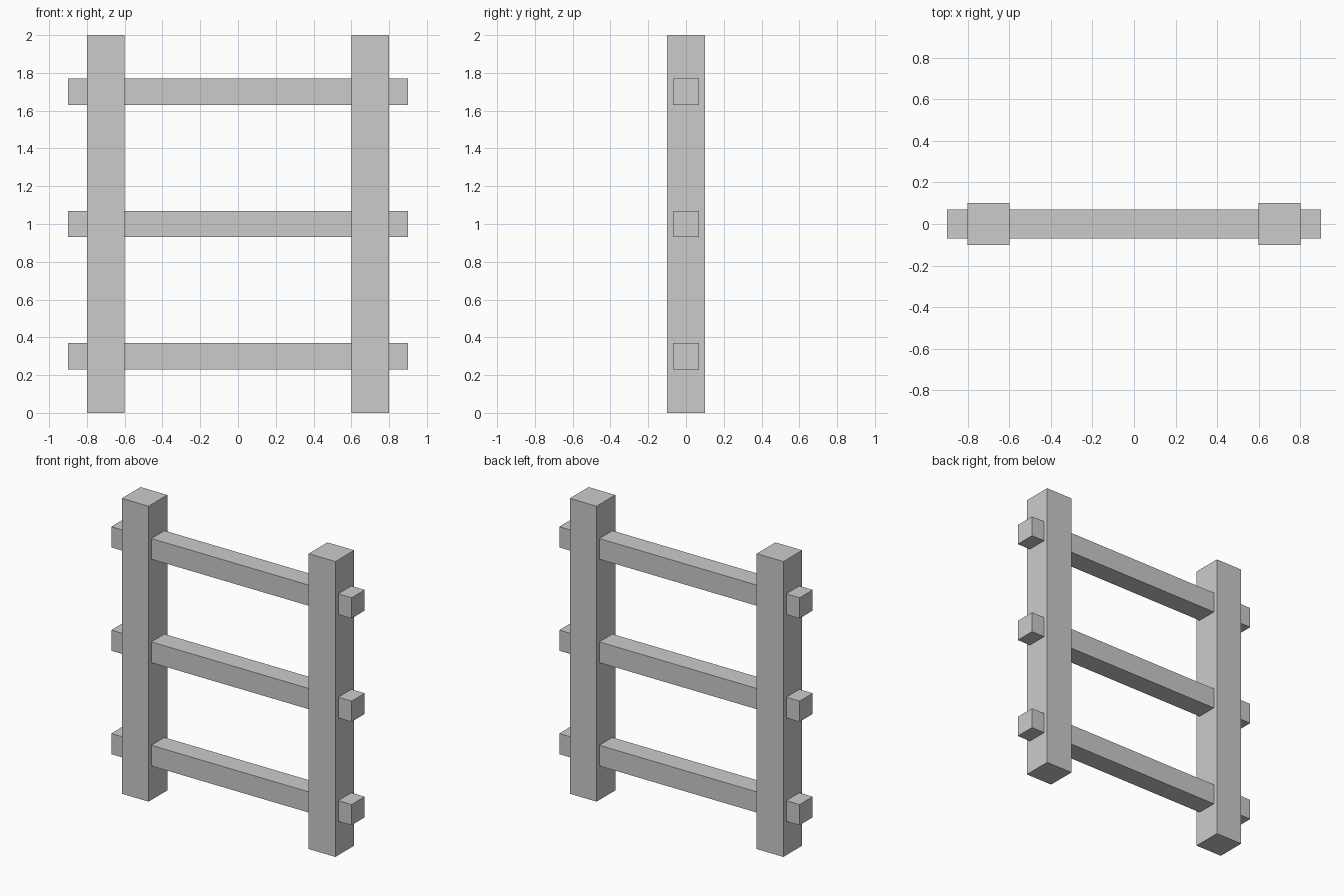
import bpy

if "Cube" in bpy.data.objects:
    bpy.data.objects.remove(bpy.data.objects["Cube"])

def box(name, center, size):
    bpy.ops.mesh.primitive_cube_add(size=1, location=center)
    ob = bpy.context.object
    ob.name = name
    ob.scale = size
    bpy.ops.object.transform_apply(location=False, rotation=False, scale=True)
    return ob

# Upright posts
for side, x in (("left", -0.7), ("right", 0.7)):
    box(f"{side}_post", (x, 0, 1.0), (0.2, 0.2, 2.0))

# Horizontal rails running through both posts
for level, z in (("lower", 0.3), ("middle", 1.0), ("upper", 1.7)):
    box(f"{level}_rail", (0, 0, z), (1.8, 0.14, 0.14))
